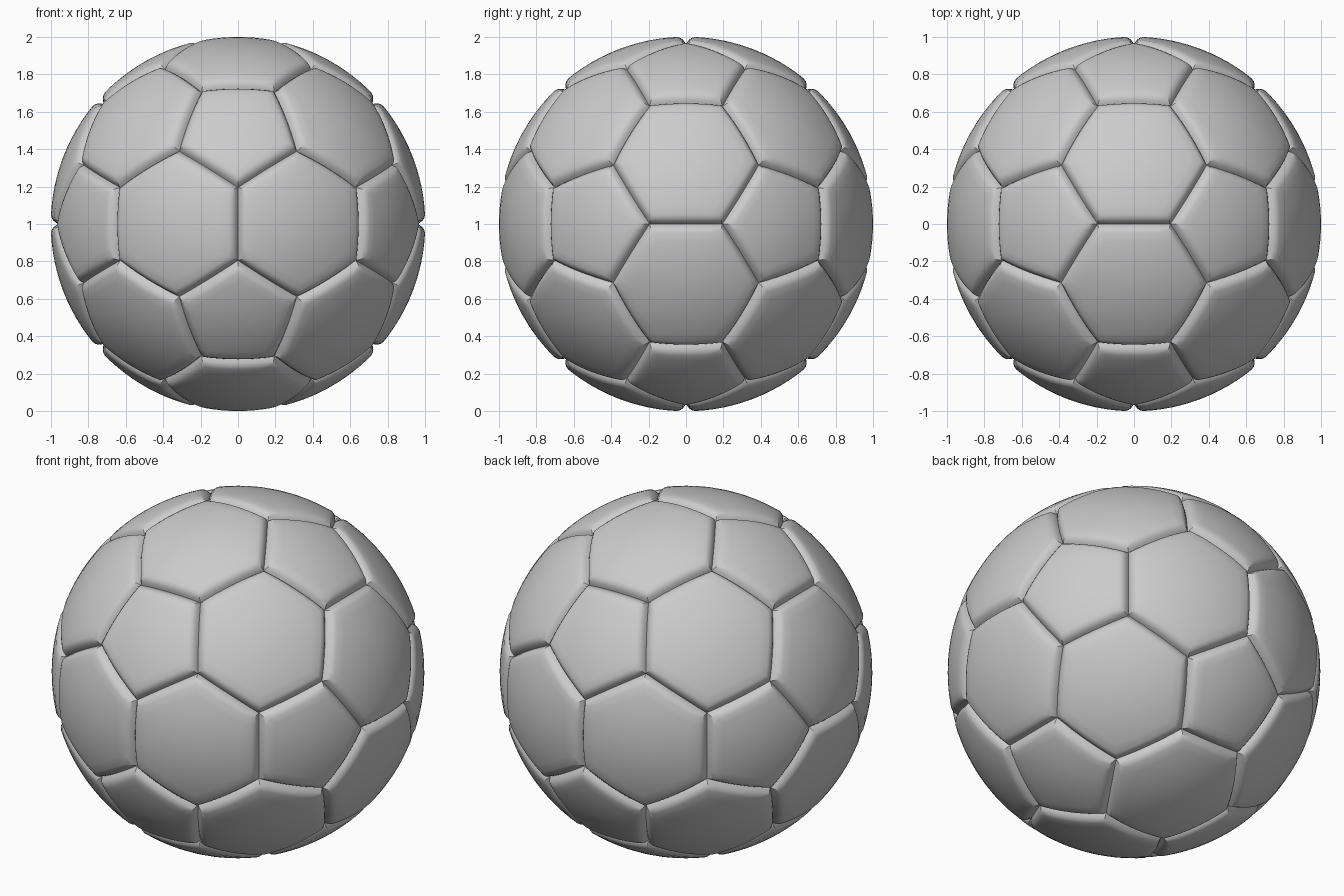
import bpy, bmesh, math
from mathutils import Vector

if "Cube" in bpy.data.objects:
    bpy.data.objects.remove(bpy.data.objects["Cube"])

PHI = (1 + 5 ** 0.5) / 2
SEG = 8  # divisions along each panel side
# groove profile: distance from the seam, radius of the surface
GROOVE = [(0, 0.962), (0.008, 0.974), (0.018, 0.986), (0.032, 0.996), (0.05, 1.001)]

# icosahedron corners give the pentagon centres
ico = []
for a in (-1, 1):
    for b in (-PHI, PHI):
        ico += [Vector((0, b, a)), Vector((a, 0, b)), Vector((b, a, 0))]
near = lambda p, q: abs((p - q).length - 2) < 0.01

# seam corners lie a third of the way along every icosahedron edge
corners = [((2 * p + q) / 3).normalized() for p in ico for q in ico if near(p, q)]

# panel centres: 12 pentagons and 20 hexagons
centres = [(p.normalized(), 5) for p in ico]
for i, p in enumerate(ico):
    for j in range(i + 1, 12):
        for k in range(j + 1, 12):
            if near(p, ico[j]) and near(p, ico[k]) and near(ico[j], ico[k]):
                centres.append(((p + ico[j] + ico[k]).normalized(), 6))


def add_panel(bm, axis, sides):
    """Domed panel with a rounded rim that falls into the seam."""
    pts = sorted(corners, key=lambda c: (c - axis).length)[:sides]
    mid = sum(pts, Vector()) / sides
    u = (pts[0] - mid).normalized()
    v = axis.cross(u)
    pts.sort(key=lambda c: math.atan2((c - mid).dot(v), (c - mid).dot(u)))
    apothem = ((pts[0] + pts[1]) / 2 - mid).length
    rings = [(1 - d / apothem, r) for d, r in GROOVE]
    t0 = rings[-1][0]
    rings += [(t0 * f, 1.001) for f in (0.84, 0.67, 0.5, 0.33, 0.17)]
    outline = [pts[i].lerp(pts[(i + 1) % sides], s / SEG)
               for i in range(sides) for s in range(SEG)]
    n = len(outline)
    loops = [[bm.verts.new(mid.lerp(o, t).normalized() * r) for o in outline]
             for t, r in rings]
    for outer, inner in zip(loops, loops[1:]):
        for i in range(n):
            j = (i + 1) % n
            bm.faces.new((outer[i], outer[j], inner[j], inner[i]))
    tip = bm.verts.new(axis * 1.001)
    for i in range(n):
        bm.faces.new((loops[-1][i], loops[-1][(i + 1) % n], tip))


# ball made of all stitched panels
bm = bmesh.new()
for axis, sides in centres:
    add_panel(bm, axis, sides)
bmesh.ops.translate(bm, verts=bm.verts, vec=(0, 0, 1))
mesh = bpy.data.meshes.new("ball_panels")
bm.to_mesh(mesh)
bm.free()
ball = bpy.data.objects.new("ball_panels", mesh)
bpy.context.collection.objects.link(ball)
bpy.context.view_layer.objects.active = ball
ball.select_set(True)
bpy.ops.object.shade_smooth_by_angle(angle=math.radians(30))
